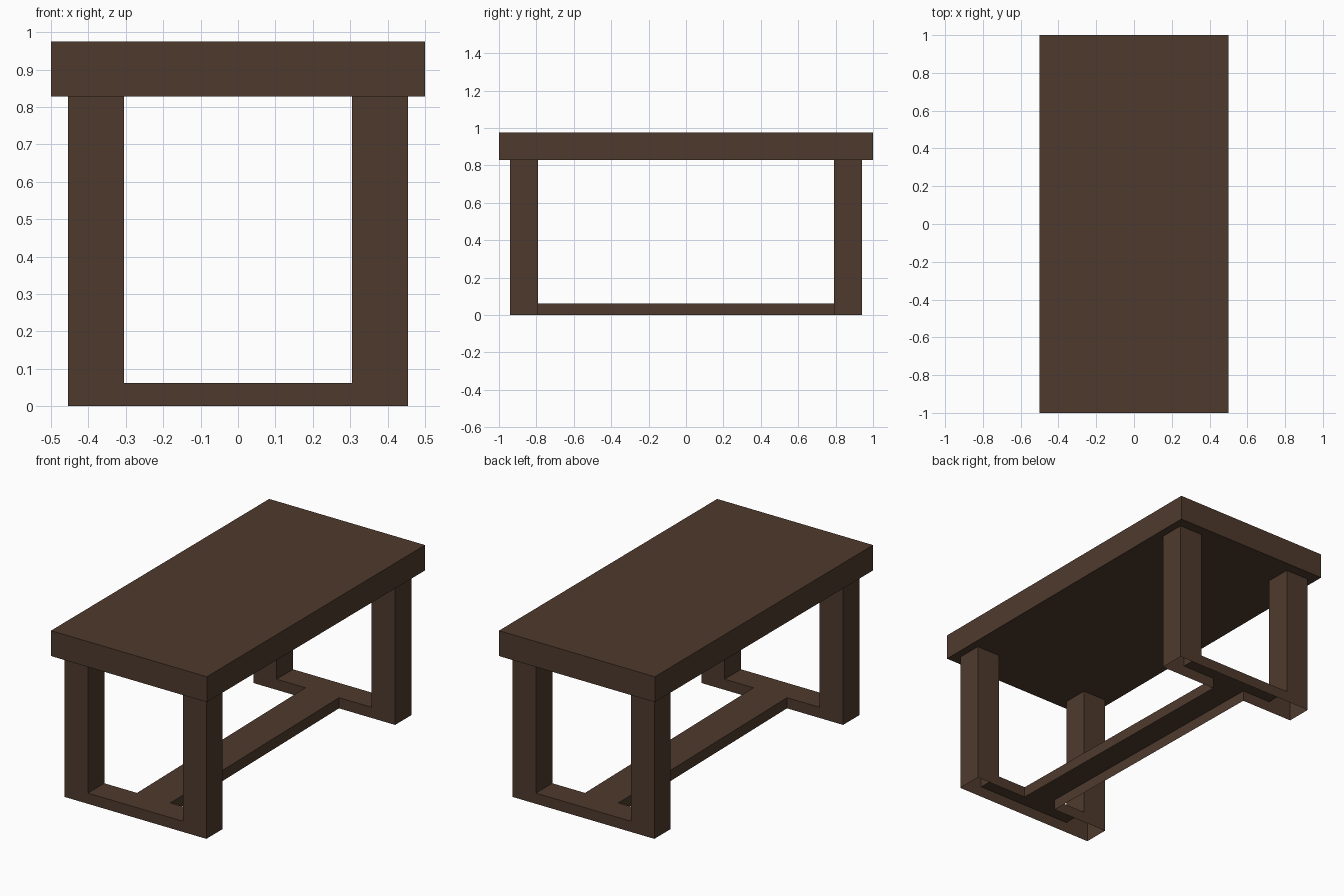
import bpy, bmesh

if "Cube" in bpy.data.objects:
    bpy.data.objects.remove(bpy.data.objects["Cube"])

wood = bpy.data.materials.new("dark_wood")
wood.diffuse_color = (0.076, 0.042, 0.026, 1.0)
wood.use_nodes = True
wood.node_tree.nodes["Principled BSDF"].inputs["Base Color"].default_value = wood.diffuse_color

AX, BX = 0.455, 0.305      # leg outer / inner x
AY, BY = 0.94, 0.79        # leg outer / inner y
RAIL, UNDER, TOP = 0.062, 0.828, 0.975


def wall(bm, pts, z0, z1):
    """Vertical faces around a closed counter-clockwise plan outline."""
    lo = [bm.verts.new((x, y, z0)) for x, y in pts]
    hi = [bm.verts.new((x, y, z1)) for x, y in pts]
    for i in range(len(pts)):
        j = (i + 1) % len(pts)
        bm.faces.new((lo[i], lo[j], hi[j], hi[i]))


def cap(bm, pts, z, up=True):
    face = bm.faces.new([bm.verts.new((x, y, z)) for x, y in pts])
    if not up:
        face.normal_flip()


def finish(bm, name):
    bmesh.ops.remove_doubles(bm, verts=bm.verts, dist=1e-5)
    mesh = bpy.data.meshes.new(name)
    bm.to_mesh(mesh)
    bm.free()
    mesh.materials.append(wood)
    obj = bpy.data.objects.new(name, mesh)
    bpy.context.collection.objects.link(obj)


def rect(x0, x1, y0, y1):
    return [(x0, y0), (x1, y0), (x1, y1), (x0, y1)]


def turned(pts):
    """Same outline rotated half a turn about z."""
    return [(-x, -y) for x, y in pts]


# Table top slab
bm = bmesh.new()
slab = rect(-0.5, 0.5, -1, 1)
wall(bm, slab, UNDER, TOP)
cap(bm, slab, TOP)
cap(bm, slab, UNDER, up=False)
finish(bm, "table_top")

# Low H-shaped base frame: hollow, open underneath, slightly skewed beam
bm = bmesh.new()
half = [(-AX, -AY), (AX, -AY), (AX, -BY), (0.12, -BY), (0.095, BY), (AX, BY)]
wall(bm, half + turned(half), 0, RAIL)
rail = [(-BX, -AY), (BX, -AY), (BX, -BY), (0.12, -BY), (-0.095, -BY), (-BX, -BY)]
cap(bm, rail, RAIL)
cap(bm, turned(rail), RAIL)
cap(bm, [(-0.095, -BY), (0.12, -BY), (0.095, BY), (-0.12, BY)], RAIL)
finish(bm, "base_frame")

# Four hollow legs rising from the frame to the slab
for sy, end in ((-1, "front"), (1, "back")):
    for sx, side in ((-1, "left"), (1, "right")):
        xs, ys = sorted((sx * BX, sx * AX)), sorted((sy * BY, sy * AY))
        bm = bmesh.new()
        wall(bm, rect(*xs, *ys), RAIL, UNDER)
        finish(bm, f"{end}_{side}_leg")
